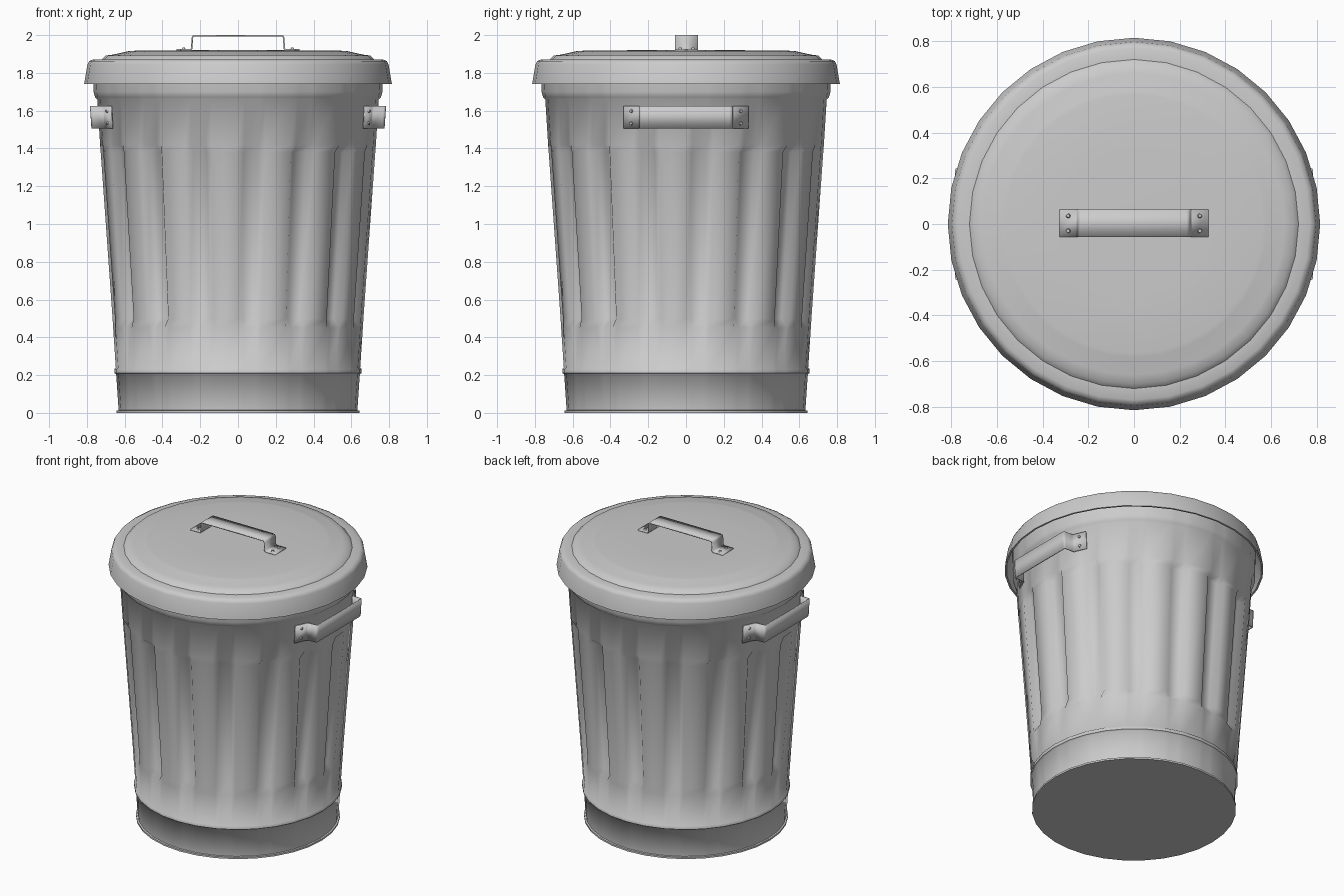
import bpy, bmesh
from math import radians, sin, cos, pi
from mathutils import Vector

if "Cube" in bpy.data.objects:
    bpy.data.objects.remove(bpy.data.objects["Cube"], do_unlink=True)

steel = bpy.data.materials.new("galvanised grey")
steel.use_nodes = True
steel.diffuse_color = (0.6, 0.6, 0.6, 1)
steel.node_tree.nodes["Principled BSDF"].inputs["Base Color"].default_value = (0.6, 0.6, 0.6, 1)

FACET = 360 / 32


def finish(bm, name, angle):
    """Turn a bmesh into a grey object, smooth up to the given angle."""
    bmesh.ops.recalc_face_normals(bm, faces=bm.faces)
    mesh = bpy.data.meshes.new(name)
    bm.to_mesh(mesh)
    bm.free()
    mesh.materials.append(steel)
    mesh.shade_smooth()
    mesh.set_sharp_from_angle(angle=radians(angle))
    obj = bpy.data.objects.new(name, mesh)
    bpy.context.collection.objects.link(obj)
    return obj


def lathe(name, profile, columns, angle):
    """Spin (radius, z, groove depth) rows; columns are (degrees, depth factor)."""
    bm = bmesh.new()
    rings = []
    for r, z, depth in profile:
        ring = []
        for deg, inset in columns:
            # keep in-between columns on the flat of their facet
            off = deg % FACET - FACET / 2
            rad = r * cos(radians(FACET / 2)) / cos(radians(off)) - depth * inset
            ring.append(bm.verts.new((rad * sin(radians(deg)), -rad * cos(radians(deg)), z)))
        rings.append(ring)
    n = len(columns)
    for low, high in zip(rings, rings[1:]):
        for i in range(n):
            j = (i + 1) % n
            bm.faces.new((low[i], low[j], high[j], high[i]))
    bm.faces.new(rings[0])
    bm.faces.new(rings[-1])
    return finish(bm, name, angle)


# Bin body: tapered, with sixteen pressed vertical grooves
groove_columns = []
for k in range(16):
    for step, inset in ((0, 0), (2.6, 1), (FACET - 2.6, 1), (FACET, 0)):
        groove_columns.append((k * 2 * FACET + step, inset))
depth = 0.036
body = [(0.643, 0, 0), (0.643, 0.012, 0), (0.632, 0.014, 0), (0.645, 0.205, 0),
        (0.655, 0.21, 0), (0.655, 0.232, 0), (0.647, 0.238, 0),
        (0.661, 0.45, 0), (0.664, 0.5, depth), (0.727, 1.38, depth), (0.73, 1.42, 0),
        (0.745, 1.66, 0), (0.757, 1.672, 0), (0.765, 1.70, 0), (0.767, 1.84, 0)]
lathe("bin_body", body, groove_columns, 62)

# Lid: flared skirt, rounded shoulder and two raised steps
plain_columns = [(k * FACET, 0) for k in range(32)]
lid = [(0.768, 1.83), (0.79, 1.79), (0.803, 1.74), (0.815, 1.74), (0.812, 1.755), (0.797, 1.845),
       (0.788, 1.862), (0.77, 1.87), (0.72, 1.872), (0.70, 1.892), (0.66, 1.897),
       (0.585, 1.914), (0.565, 1.917), (0.3, 1.92)]
lathe("lid", [(r, z, 0) for r, z in lid], plain_columns, 40)


def strap(name, path, width_dir, half_width):
    """Thin metal strap following a path."""
    bm = bmesh.new()
    side = Vector(width_dir) * half_width
    rows = [(bm.verts.new(Vector(p) - side), bm.verts.new(Vector(p) + side)) for p in path]
    for a, b in zip(rows, rows[1:]):
        bm.faces.new((a[0], a[1], b[1], b[0]))
    obj = finish(bm, name, 40)
    mod = obj.modifiers.new("thickness", "SOLIDIFY")
    mod.thickness = 0.008
    mod.offset = 0
    return obj


def rivet(name, centre, normal):
    """Low domed rivet head."""
    bm = bmesh.new()
    bmesh.ops.create_cone(bm, cap_ends=True, segments=10, radius1=0.011, radius2=0.007, depth=0.01)
    obj = finish(bm, name, 35)
    obj.location = centre
    obj.rotation_euler = Vector(normal).to_track_quat("Z", "Y").to_euler()


def mirrored(half):
    """Complete a symmetric path of (along, out) points."""
    return half + [(-a, o) for a, o in reversed(half)]


# Lid handle
lid_path = mirrored([(-0.325, 1.922), (-0.253, 1.922), (-0.245, 1.93),
                     (-0.242, 1.985), (-0.238, 1.994), (-0.23, 1.996)])
strap("lid_handle", [(x, 0.003, z) for x, z in lid_path], (0, 1, 0), 0.06)
for x in (-0.288, 0.288):
    for y in (-0.03, 0.036):
        rivet("lid_handle_rivet", (x, y, 1.929), (0, 0, 1))

# Side handles: end plates follow the leaning wall
side_path = mirrored([(-0.33, 0.668), (-0.252, 0.703), (-0.245, 0.712),
                      (-0.243, 0.766), (-0.239, 0.774), (-0.23, 0.776)])
for side, label in ((1, "left"), (-1, "right")):
    strap(label + "_handle", [(side * x, y, 1.565) for y, x in side_path],
          (side * 0.065, 0, 1), 0.06)
    for end in (-1, 1):
        for dz in (-0.033, 0.033):
            rivet(label + "_handle_rivet",
                  (side * (0.692 + dz * 0.065), end * 0.291, 1.565 + dz),
                  (side * 0.91, end * 0.41, -0.06))
